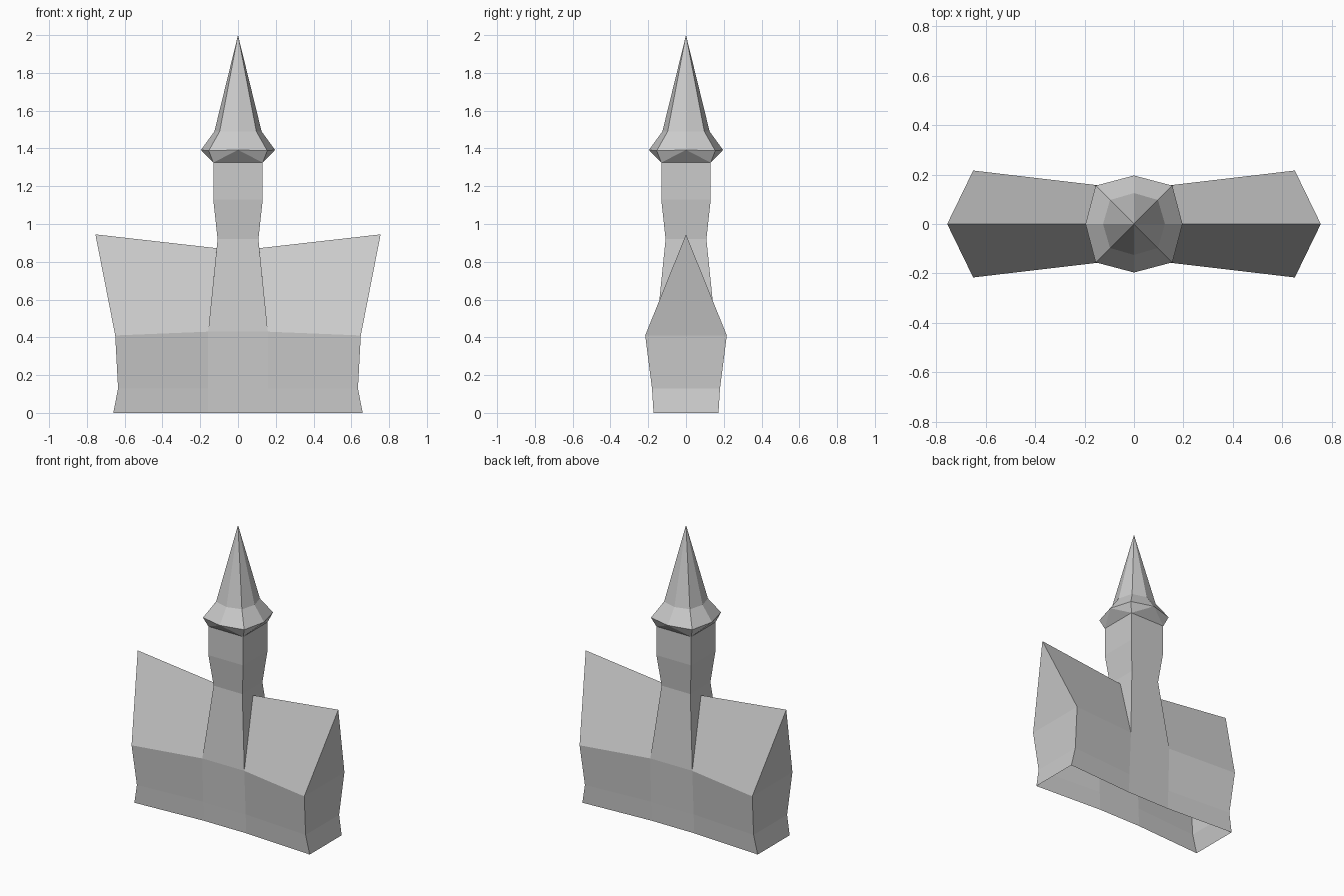
import bpy, bmesh

if "Cube" in bpy.data.objects:
    bpy.data.objects.remove(bpy.data.objects["Cube"])


def mirrored_object(name, quarter_faces):
    """Build an object from the faces of its +x +y quarter, mirrored four ways."""
    bm = bmesh.new()
    for sx in (1, -1):
        for sy in (1, -1):
            for face in quarter_faces:
                bm.faces.new([bm.verts.new((sx * x, sy * y, z)) for x, y, z in face])
    bmesh.ops.remove_doubles(bm, verts=bm.verts, dist=0.0005)
    bmesh.ops.recalc_face_normals(bm, faces=bm.faces)
    mesh = bpy.data.meshes.new(name)
    bm.to_mesh(mesh)
    bm.free()
    obj = bpy.data.objects.new(name, mesh)
    bpy.context.collection.objects.link(obj)
    return obj


def on_x(p):
    return (p[0], 0, p[2])


def on_y(p):
    return (0, p[1], p[2])


def strips(a, b):
    """Matching quads between two point lists."""
    return [[a[i], b[i], b[i + 1], a[i + 1]] for i in range(len(a) - 1)]


# Nave and tower share one open-bottomed shell
end = [(0.66, 0.172, 0), (0.635, 0.18, 0.13), (0.65, 0.216, 0.41)]
mid = [(0.16, 0.142, 0), (0.16, 0.146, 0.13), (0.158, 0.158, 0.43)]
peak, valley = (0.755, 0, 0.945), (0.113, 0, 0.872)
tower = [(w, w, z) for w, z in ((0.108, 0.92), (0.131, 1.13), (0.131, 1.325))]

faces = strips(end, mid)                                   # long walls
faces += strips(end, [on_x(p) for p in end])               # end walls
faces.append([end[2], peak, on_x(end[2])])                 # gable
faces.append([end[2], mid[2], valley, peak])               # roof slope
shaft = mid + tower
faces += strips(shaft, [on_y(p) for p in shaft])           # tower front and back
faces.append([mid[2], tower[0], on_x(tower[0]), valley])   # tower side over roof
faces += strips(tower, [on_x(p) for p in tower])           # tower sides
mirrored_object("church_body", faces)

# Eight-sided spire with flared eaves on the square tower top
top = tower[-1]
eave, eave_side = (0.155, 0.155, 1.388), (0.196, 0, 1.392)
neck, neck_side = (0.097, 0.097, 1.49), (0.125, 0, 1.49)
apex = (0, 0, 2.0)


def swap(p):
    return (p[1], p[0], p[2])


half = [
    [top, on_x(top), eave_side],
    [top, eave_side, eave],
    [eave, eave_side, neck_side, neck],
    [neck, neck_side, apex],
]
mirrored_object("spire", half + [[swap(p) for p in f] for f in half])
